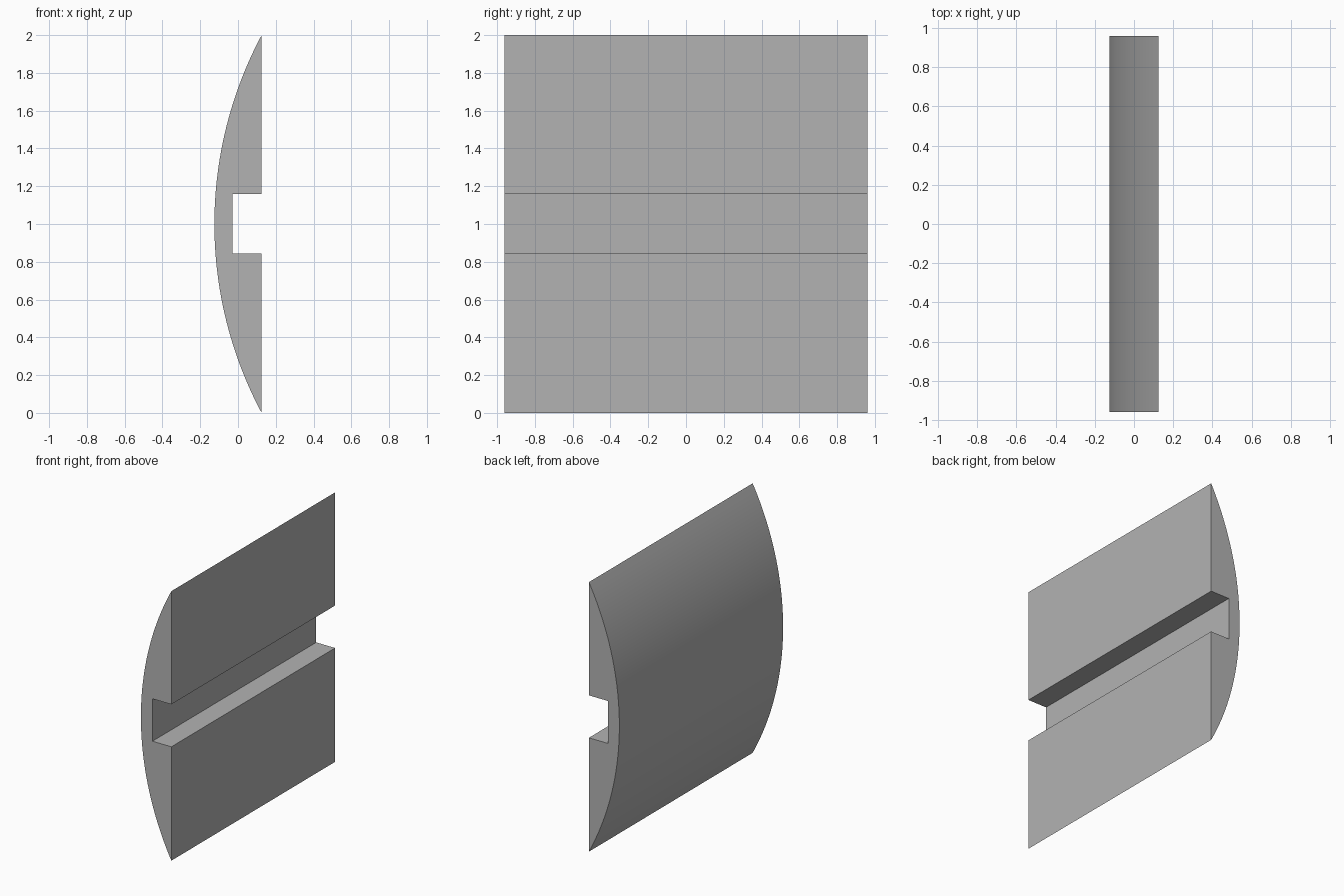
import bpy
import bmesh
import math

cube = bpy.data.objects.get("Cube")
if cube:
    bpy.data.objects.remove(cube, do_unlink=True)

HALF_LENGTH = 0.96      # along y
HALF_HEIGHT = 1.0
DEPTH = 0.25            # flat face to crown of the curve
FLAT_X = DEPTH / 2
GROOVE_X = -0.03
GROOVE_LOW, GROOVE_HIGH = 0.845, 1.16
SEGMENTS = 48

# Plain grey material
grey = bpy.data.materials.new("plain grey")
grey.use_nodes = True
colour = (0.45, 0.45, 0.45, 1)
grey.diffuse_color = colour
grey.node_tree.nodes["Principled BSDF"].inputs["Base Color"].default_value = colour

# Cross-section: circular bow from bottom to top, then the grooved flat side
radius = (HALF_HEIGHT ** 2 + DEPTH ** 2) / (2 * DEPTH)
half_angle = math.asin(HALF_HEIGHT / radius)
profile = []
for i in range(SEGMENTS + 1):
    a = half_angle * (2 * i / SEGMENTS - 1)
    profile.append((radius - FLAT_X - radius * math.cos(a),
                    HALF_HEIGHT + radius * math.sin(a)))
profile += [(FLAT_X, GROOVE_HIGH), (GROOVE_X, GROOVE_HIGH),
            (GROOVE_X, GROOVE_LOW), (FLAT_X, GROOVE_LOW)]

# Extrude the cross-section along y
bm = bmesh.new()
end = bm.faces.new([bm.verts.new((x, -HALF_LENGTH, z)) for x, z in profile])
result = bmesh.ops.extrude_face_region(bm, geom=[end], use_keep_orig=True)
moved = [g for g in result["geom"] if isinstance(g, bmesh.types.BMVert)]
bmesh.ops.translate(bm, verts=moved, vec=(0, 2 * HALF_LENGTH, 0))
bmesh.ops.recalc_face_normals(bm, faces=bm.faces)

mesh = bpy.data.meshes.new("grooved_bow_block")
bm.to_mesh(mesh)
bm.free()
mesh.materials.append(grey)
block = bpy.data.objects.new("grooved_bow_block", mesh)
bpy.context.collection.objects.link(block)

# Smooth bow, sharp edges elsewhere
bpy.ops.object.select_all(action="DESELECT")
block.select_set(True)
bpy.context.view_layer.objects.active = block
bpy.ops.object.shade_smooth_by_angle(angle=math.radians(30))
